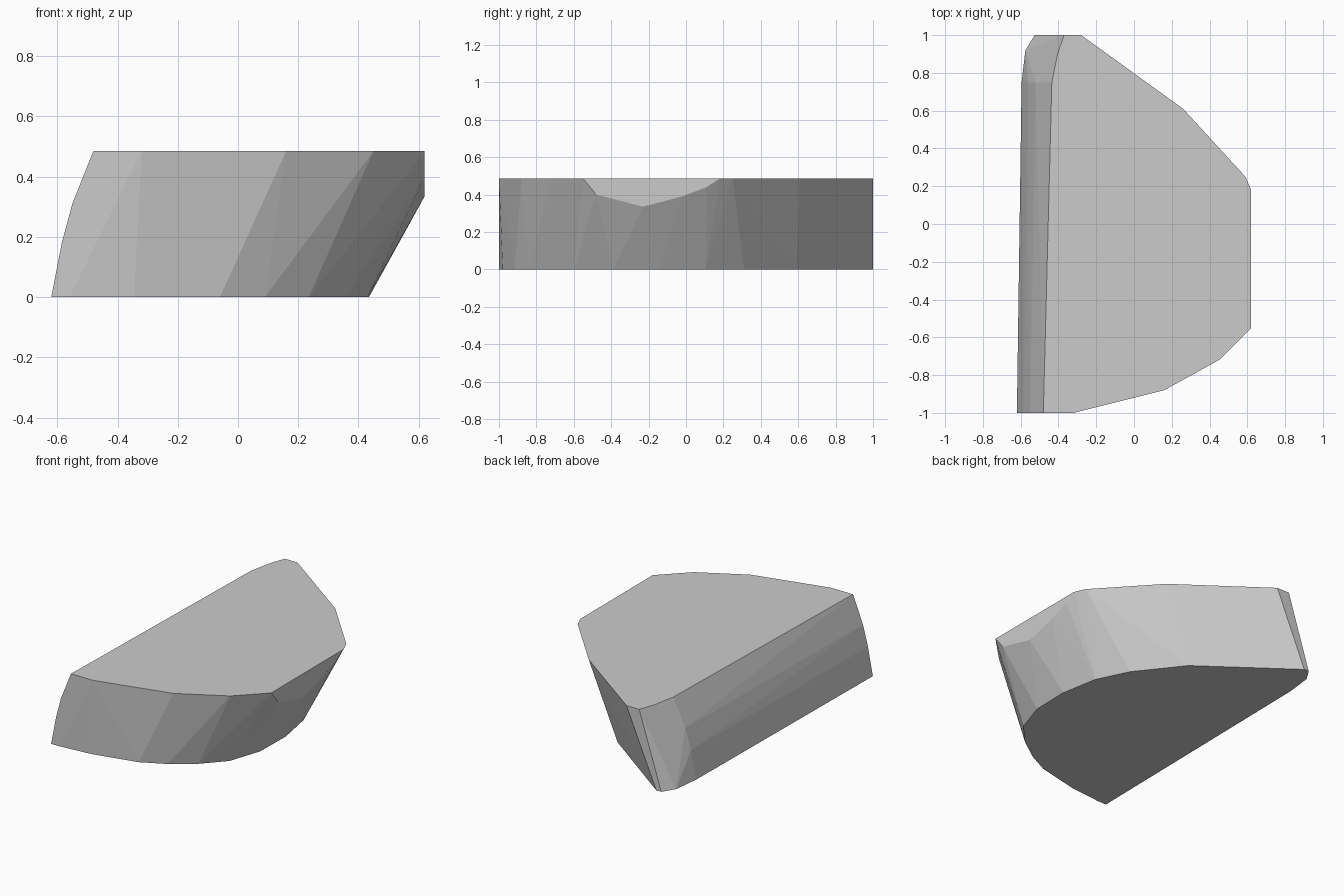
import bpy, bmesh, math

if "Cube" in bpy.data.objects:
    bpy.data.objects.remove(bpy.data.objects["Cube"])

HEIGHT = 0.485

# Outline of the flat top
top = [(-0.48, -1), (-0.32, -1), (0.16, -0.88), (0.45, -0.72), (0.62, -0.55),
       (0.62, 0.18), (0.59, 0.25), (0.26, 0.61), (-0.28, 1), (-0.37, 1),
       (-0.405, 0.9), (-0.435, 0.75)]

# Outline of the smaller, shifted base
base = [(-0.62, -1), (-0.56, -1), (-0.345, -0.98), (-0.06, -0.915),
        (0.09, -0.84), (0.235, -0.735), (0.36, -0.6), (0.43, -0.39),
        (0.435, -0.14), (0.39, 0.105), (0.29, 0.31), (0.07, 0.59),
        (-0.19, 0.78), (-0.49, 1), (-0.525, 1), (-0.575, 0.92), (-0.595, 0.75)]

# Bowed left side: the same curve at the front and near the rounded back
bow = [(-0.585, -1, 0.18), (-0.55, -1, 0.31),
       (-0.56, 0.75, 0.18), (-0.52, 0.75, 0.31)]

# Lower rim of the flat cut on the right side
cut = [(0.62, -0.48, 0.4), (0.62, -0.23, 0.335), (0.62, -0.02, 0.39),
       (0.62, 0.11, 0.44)]

# Slab body: convex solid wrapped around the outlines
bm = bmesh.new()
points = [(x, y, HEIGHT) for x, y in top] + [(x, y, 0) for x, y in base] + bow + cut
for p in points:
    bm.verts.new(p)
hull = bmesh.ops.convex_hull(bm, input=bm.verts[:])
loose = [v for v in bm.verts if not v.link_faces]
bmesh.ops.delete(bm, geom=loose, context='VERTS')
bmesh.ops.dissolve_limit(bm, angle_limit=math.radians(0.5),
                         verts=bm.verts[:], edges=bm.edges[:])
bmesh.ops.recalc_face_normals(bm, faces=bm.faces[:])

mesh = bpy.data.meshes.new("slab_body")
bm.to_mesh(mesh)
bm.free()
body = bpy.data.objects.new("slab_body", mesh)
bpy.context.collection.objects.link(body)

# Single light grey
grey = bpy.data.materials.new("light_grey")
grey.diffuse_color = (0.6, 0.6, 0.6, 1)
grey.use_nodes = True
grey.node_tree.nodes["Principled BSDF"].inputs["Base Color"].default_value = grey.diffuse_color
mesh.materials.append(grey)
